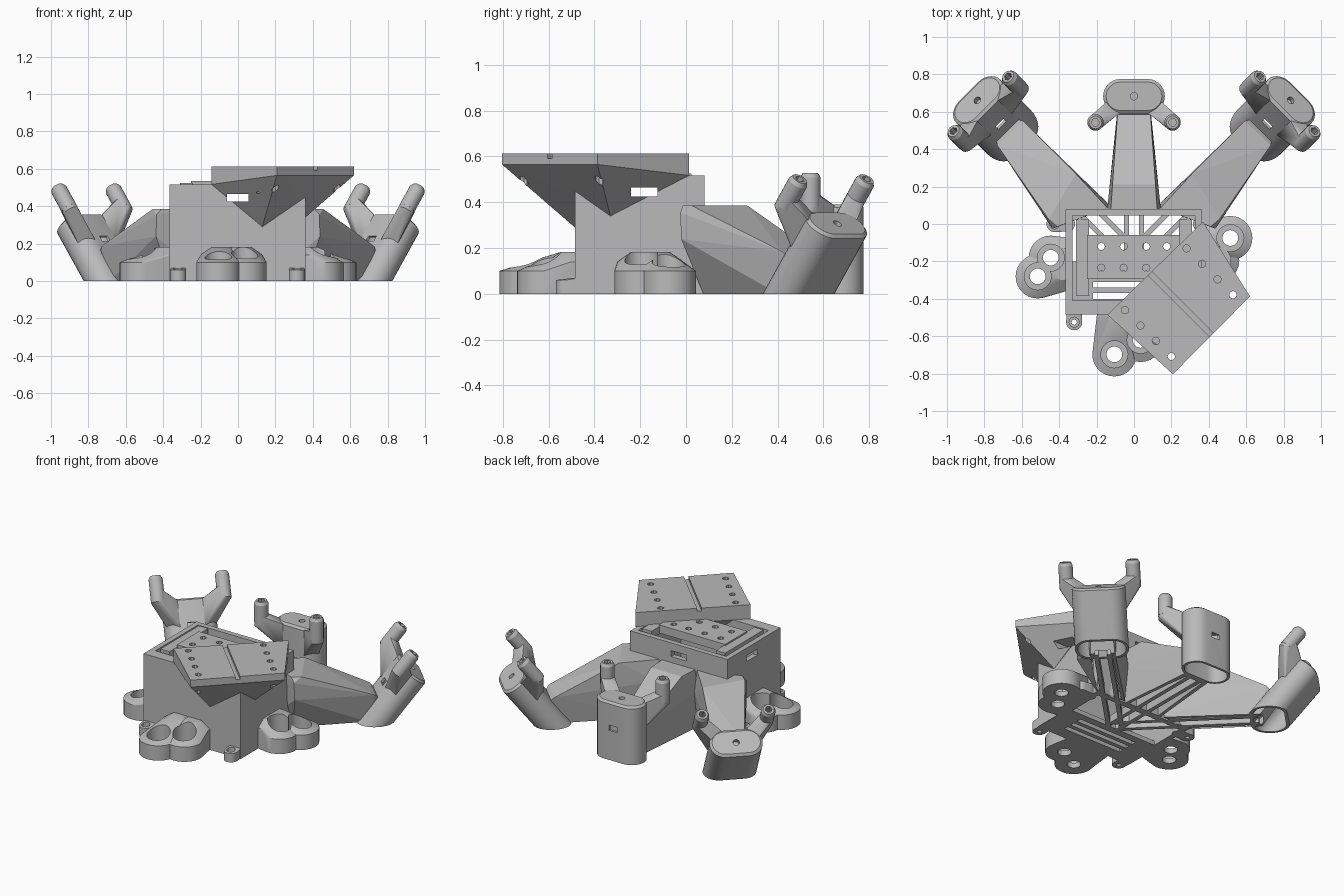
import bpy, bmesh, math
from mathutils import Matrix, Vector

if "Cube" in bpy.data.objects:
    bpy.data.objects.remove(bpy.data.objects["Cube"])

grey = bpy.data.materials.new("plain grey")
grey.use_nodes = True
tone = (0.49, 0.49, 0.49, 1)
grey.diffuse_color = tone
grey.node_tree.nodes["Principled BSDF"].inputs["Base Color"].default_value = tone
rounded = []


def ring(x, y, z, r, n=28):
    return [(x + r * math.cos(2 * math.pi * i / n), y + r * math.sin(2 * math.pi * i / n), z)
            for i in range(n)]


def tube(x, y, z0, z1, r, n=28):
    return ring(x, y, z0, r, n) + ring(x, y, z1, r, n)


def block(x0, x1, y0, y1, z0, z1):
    return [(x, y, z) for x in (x0, x1) for y in (y0, y1) for z in (z0, z1)]


def capsule(z0, z1, half, r):
    return tube(-half, 0, z0, z1, r) + tube(half, 0, z0, z1, r)


def solid(name, pts, m=Matrix(), smooth=True):
    """Closed convex body wrapped around the points."""
    bm = bmesh.new()
    for p in pts:
        bm.verts.new(m @ Vector(p))
    bmesh.ops.convex_hull(bm, input=bm.verts[:])
    bmesh.ops.delete(bm, geom=[v for v in bm.verts if not v.link_faces], context='VERTS')
    bmesh.ops.dissolve_limit(bm, angle_limit=0.01, verts=bm.verts[:], edges=bm.edges[:])
    bmesh.ops.recalc_face_normals(bm, faces=bm.faces[:])
    me = bpy.data.meshes.new(name)
    bm.to_mesh(me)
    bm.free()
    me.materials.append(grey)
    ob = bpy.data.objects.new(name, me)
    bpy.context.scene.collection.objects.link(ob)
    if smooth:
        rounded.append(ob)
    return ob


def cut(ob, shapes, m=Matrix()):
    """Subtract each point-wrapped shape from the object."""
    tools = [solid("cutter", s, m, False) for s in shapes]
    for t in tools:
        t.hide_render = True
        mod = ob.modifiers.new("cut", 'BOOLEAN')
        mod.operation, mod.solver, mod.object = 'DIFFERENCE', 'EXACT', t
    dg = bpy.context.evaluated_depsgraph_get()
    me = bpy.data.meshes.new_from_object(ob.evaluated_get(dg))
    ob.modifiers.clear()
    ob.data = me
    for t in tools:
        bpy.data.objects.remove(t)


# Central housing: open box with a window in every wall
slots = [block(-0.06, 0.055, -1, 0.5, 0.425, 0.465),
         block(-1, 1, -0.24, -0.125, 0.425, 0.465)]
housing = solid("housing", block(-0.365, 0.36, -0.485, 0.08, 0, 0.517))
cut(housing, [block(-0.33, 0.325, -0.41, 0.045, -0.1, 0.7)] + slots)

# Mounting plate on two rails inside the opening
for side in (-1, 1):
    x = 0.275 * side
    solid("rail", block(x - 0.035, x + 0.035, -0.385, 0.025, 0.475, 0.525))
plate = solid("mounting_plate", block(-0.25, 0.245, -0.295, -0.06, 0.48, 0.535))
cut(plate, [tube(x, y, 0.4, 0.6, 0.02, 8)
            for x in (-0.175, -0.055, 0.065, 0.175) for y in (-0.235, -0.12)])

# Floor of the housing: slotted panel, and paired rails fanning out along the arms
floor = solid("floor_panel", block(-0.34, 0.34, -0.45, -0.2, 0, 0.03))
cut(floor, [block(-0.22, 0.22, y, y + 0.03, -0.1, 0.1) for y in (-0.4, -0.34, -0.28)])
for angle, length in ((-45, 0.88), (0, 0.77), (45, 0.88)):
    m = Matrix.Translation((0, -0.18, 0)) @ Matrix.Rotation(math.radians(angle), 4, 'Z')
    for off in (-0.04, 0.04):
        solid("floor_rail", block(off - 0.014, off + 0.014, 0, length, 0, 0.05), m)

# Angled deck on a wedge that grows out of the front corner
A, B, C, D = (0.208, -0.803), (0.62, -0.387), (0.369, 0.013), (-0.142, -0.485)
deck = solid("angled_deck", [p + (0.612,) for p in (A, B, C, D)]
             + [p + (0.565,) for p in (A, B)] + [p + (0.517,) for p in (C, D)]
             + [(0.13, -0.485, 0.29), (0.36, -0.33, 0.34)])
deck_m = Matrix.Translation((0.414, -0.593, 0)) @ Matrix.Rotation(math.radians(45), 4, 'Z')
holes = [tube(s * 0.233, 0.07 + 0.117 * i, 0.47, 0.7, 0.02, 8)
         for s in (-1, 1) for i in range(4)]
cut(deck, holes + [block(-0.014, 0.014, -0.05, 0.6, 0.592, 0.7)], deck_m)
cut(deck, slots)


# Arms: hollow sloping beams, given as (across, along, height)
def arm(name, pts, m):
    ob = solid(name, pts, m, False)
    c = sum((Vector(p) for p in pts), Vector()) / len(pts)
    inner = [(p[0] - math.copysign(0.025, p[0] - c.x), p[1] - math.copysign(0.03, p[1] - c.y),
              p[2] - 0.035 if p[2] > 0 else -0.05) for p in pts]
    cut(ob, [inner], m)


# Pod: bevelled capsule cup with one window, and two posts on slanted webs
def pod(name, m, low, face):
    top = 0.39
    body = solid(name, capsule(low, top - 0.012, 0.073, 0.092)
                 + capsule(top - 0.012, top, 0.073, 0.076), m)
    cut(body, [capsule(low - 0.1, 0.33, 0.073, 0.076),
               tube(0, 0, 0.36, 0.5, 0.02, 12),
               block(-0.03, 0.03, min(0, face), max(0, face), 0.2, 0.235)], m)
    cut(body, [block(-2, 2, -2, 2, -1, 0)])
    for s in (-1, 1):
        x, y = 0.206 * s, -0.14
        post = solid(name + "_post", tube(x, y, top - 0.01, top + 0.118, 0.044, 20)
                     + ring(x, y, top + 0.137, 0.034, 20), m)
        cut(post, [tube(x, y, top + 0.05, top + 0.3, 0.022, 6)], m)
        web = tube(x, y, top - 0.03, top + 0.04, 0.043, 20)
        web += [(s * a, b, z) for a, b in ((0.07, -0.085), (0.135, -0.02))
                for z in (top - 0.19, top - 0.015)]
        ob = solid(name + "_web", web, m)
        cut(ob, [capsule(low - 0.1, 0.33, 0.073, 0.076)], m)


# Back arm and upright pod
back = [(s * w, y, z) for s in (-1, 1) for w, y, z in
        ((0.125, 0.06, 0.385), (0.115, 0.21, 0.385), (0.088, 0.585, 0.185),
         (0.145, 0.06, 0.25), (0.14, 0.06, 0), (0.09, 0.6, 0))]
arm("back_arm", back, Matrix())
pod("back_pod", Matrix.Translation((0, 0.683, 0)), 0, 0.2)

# Side arms and tilted pods, mirrored
side_pts = [(0.04, 0.16, 0.385), (0.3, 0.28, 0.385), (0.03, 0.41, 0.385), (0.305, 0.34, 0.385),
            (0.03, 0.81, 0.185), (0.22, 0.813, 0.185), (0.06, 0.86, 0.13), (0.19, 0.86, 0.13),
            (0.325, 0.29, 0.355), (0.325, 0.295, 0.24), (0.02, 0.18, 0.25),
            (0.2, 0.307, 0), (0.04, 0.18, 0), (0.05, 0.77, 0), (0.2, 0.77, 0)]
turn = Matrix.Rotation(math.radians(-45), 4, 'Z')
tilt = Matrix.Translation((0.125, 0.82, 0)) @ Matrix.Rotation(math.radians(-38), 4, 'X')
for label, s in (("left", 1), ("right", -1)):
    flip = Matrix.Diagonal((s, 1, 1, 1))
    arm(label + "_arm", side_pts, flip @ turn)
    pod(label + "_pod", flip @ turn @ tilt, -0.13, -0.2)

# Feet: two drilled lobes each, rising towards the housing wall
feet = {
    "front_foot": [(-0.105, -0.697, -0.09, -0.5), (0.035, -0.62, 0.02, -0.5)],
    "right_foot": [(-0.515, -0.28, -0.38, -0.25), (-0.445, -0.18, -0.38, -0.18)],
    "left_foot": [(0.515, -0.075, 0.375, -0.12), (0.445, -0.195, 0.375, -0.19)],
}
for name, lobes in feet.items():
    bores = []
    for x, y, _, _ in lobes:
        bores += [tube(x, y, 0.035, 0.4, 0.072), tube(x, y, -0.1, 0.1, 0.042)]
    for x, y, wx, wy in lobes:
        lobe = solid(name, tube(x, y, 0, 0.1, 0.118) + tube(wx, wy, 0, 0.14, 0.11)
                     + ring(wx, wy, 0.182, 0.05))
        cut(lobe, bores + [block(-0.34, 0.34, -0.45, 0.06, -0.1, 0.5)])

# Screw tabs at the housing corners
for x, y, dx, dy in ((-0.32, -0.525, 0, 0.06), (0.315, -0.525, 0, 0.06),
                     (-0.425, 0.0, 0.07, 0), (0.425, 0.0, -0.07, 0)):
    tab = solid("screw_tab", tube(x, y, 0, 0.06, 0.043, 20)
                + tube(x + dx, y + dy, 0, 0.07, 0.04, 20))
    cut(tab, [tube(x, y, -0.1, 0.2, 0.014, 12), tube(x, y, 0.035, 0.2, 0.027, 12)])

# Smooth the round walls, keep the edges crisp
bpy.ops.object.select_all(action='DESELECT')
for ob in rounded:
    ob.select_set(True)
bpy.context.view_layer.objects.active = housing
bpy.ops.object.shade_smooth_by_angle(angle=math.radians(25))
